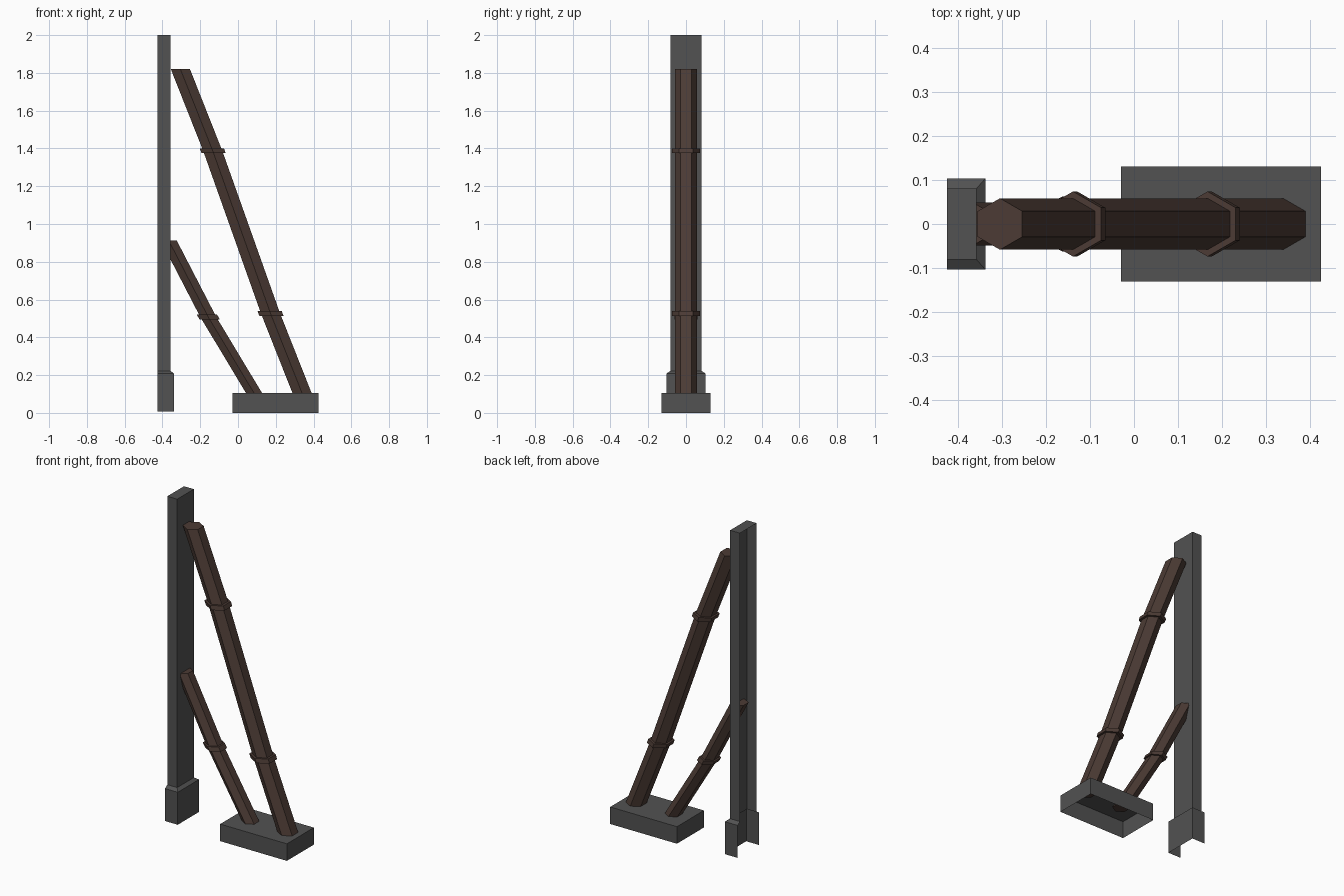
import bpy
import math

if "Cube" in bpy.data.objects:
    bpy.data.objects.remove(bpy.data.objects["Cube"])


def material(name, rgb):
    m = bpy.data.materials.new(name)
    m.diffuse_color = (*rgb, 1)
    m.use_nodes = True
    m.node_tree.nodes["Principled BSDF"].inputs["Base Color"].default_value = m.diffuse_color
    return m


GREY = material("dark grey metal", (0.085, 0.085, 0.085))
BROWN = material("dark brown pipe", (0.072, 0.044, 0.035))


def loft(name, rings, mat, closed=True, top=False, bottom=False):
    """Skin a stack of equal rings, listed bottom to top, each counter-clockwise."""
    n = len(rings[0])
    verts = [p for r in rings for p in r]
    faces = []
    for k in range(len(rings) - 1):
        for i in range(n if closed else n - 1):
            j = (i + 1) % n
            faces.append((k * n + i, k * n + j, (k + 1) * n + j, (k + 1) * n + i))
    if top:
        faces.append(tuple(range(len(verts) - n, len(verts))))
    if bottom:
        faces.append(tuple(reversed(range(n))))
    me = bpy.data.meshes.new(name)
    me.from_pydata(verts, [], faces)
    me.materials.append(mat)
    ob = bpy.data.objects.new(name, me)
    bpy.context.collection.objects.link(ob)
    return ob


def hexagon(x, z, r):
    """Level six-sided ring with its points towards the front and back."""
    return [(x + r * math.cos(math.radians(a)), r * math.sin(math.radians(a)), z)
            for a in range(30, 390, 60)]


def channel(x_front, half, z):
    """U-shaped section, open towards -x."""
    x_back = -0.425
    return [(x_back, -half, z), (x_front, -half, z), (x_front, half, z), (x_back, half, z)]


def box_ring(x0, x1, half, z):
    return [(x0, -half, z), (x1, -half, z), (x1, half, z), (x0, half, z)]


def strut(name, path, r, collar_r, slope):
    """Pipe along (x, z) points, with a collar at each inner point."""
    loft(name, [hexagon(x, z, r) for x, z in path], BROWN, top=True, bottom=True)
    h = 0.013
    for i, (x, z) in enumerate(path[1:-1]):
        lo, hi = (x + slope * h, z - h), (x - slope * h, z + h)
        loft(f"{name}_collar_{i + 1}",
             [hexagon(*lo, r * 0.98), hexagon(*lo, collar_r),
              hexagon(*hi, collar_r), hexagon(*hi, r * 0.98)], BROWN)


# upright post: thin shell, open at the back, capped on top
loft("post", [channel(-0.358, 0.081, 0.22), channel(-0.358, 0.081, 2.0)],
     GREY, closed=False, top=True)

# post foot: wider shell with a bevelled shoulder
loft("post_foot", [channel(-0.338, 0.104, 0.008), channel(-0.338, 0.104, 0.208),
                   channel(-0.358, 0.081, 0.223)], GREY, closed=False)

# ground block: hollow, open underneath
loft("ground_block", [box_ring(-0.03, 0.425, 0.131, 0), box_ring(-0.03, 0.425, 0.131, 0.105)],
     GREY, top=True)

# slanted pipes
strut("long_strut", [(0.343, 0.095), (0.172, 0.527), (-0.134, 1.388), (-0.305, 1.82)],
      0.0585, 0.074, 0.37)
strut("short_strut", [(0.094, 0.09), (-0.157, 0.507), (-0.367, 0.913)],
      0.049, 0.062, 0.55)
